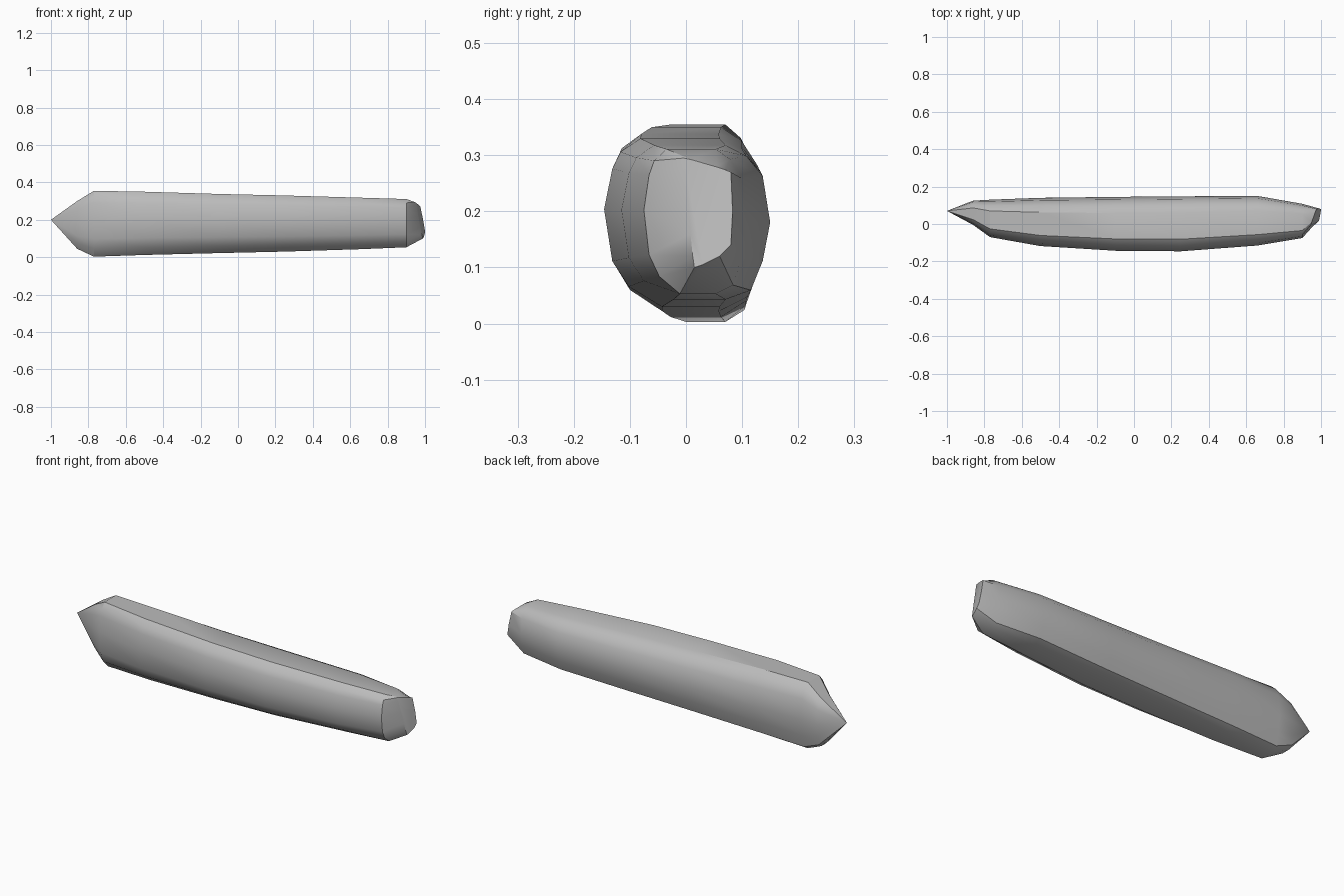
import bpy
import bmesh
import math

cube = bpy.data.objects.get("Cube")
if cube:
    bpy.data.objects.remove(cube, do_unlink=True)

# Grey material
stone = bpy.data.materials.new("stone grey")
stone.use_nodes = True
colour = (0.5, 0.5, 0.5, 1)
stone.diffuse_color = colour
stone.node_tree.nodes["Principled BSDF"].inputs["Base Color"].default_value = colour

# Rounded cross-section, as fractions of depth and height
profile = [(.35, 0), (.7, 0), (.87, .06), (.95, .25), (1, .5), (.95, .8), (.84, .93),
           (.7, 1), (.22, 1), (.1, .92), (.05, .82), (0, .58), (.05, .27), (.15, .12)]

# Stations along the shaft: x, front y, back y, bottom z, top z
stations = [(-.86, -.005, .125, .045, .30),
            (-.77, -.07, .13, .003, .355),
            (-.5, -.118, .14, .012, .35),
            (-.1, -.143, .145, .022, .338),
            (.25, -.146, .148, .03, .33),
            (.66, -.115, .15, .043, .318),
            (.9, -.075, .108, .053, .311)]


def section(bm, x, front, back, low, high):
    return [bm.verts.new((x, front + u * (back - front), low + v * (high - low)))
            for u, v in profile]


def bridge(bm, a, b):
    for i in range(len(a)):
        j = (i + 1) % len(a)
        bm.faces.new((a[i], a[j], b[j], b[i]))


# Tapered shaft body
bm = bmesh.new()
rings = [section(bm, *s) for s in stations]

# Slanted blunt end
end = [bm.verts.new((1 + .3 * (y - .08) - .19 * (z - .14), y, z))
       for y, z in [(.015, .1), (.03, .105), (.06, .12), (.08, .14), (.083, .2),
                    (.08, .27), (.07, .274), (.055, .279), (.01, .292), (-.004, .295),
                    (-.004, .28), (.002, .22), (.008, .16), (.012, .12)]]
rings.append(end)
for a, b in zip(rings, rings[1:]):
    bridge(bm, a, b)
bm.faces.new(end)

# Pointed end
tip = bm.verts.new((-1, .07, .2))
first = rings[0]
for i in range(len(first)):
    bm.faces.new((tip, first[(i + 1) % len(first)], first[i]))

bmesh.ops.recalc_face_normals(bm, faces=bm.faces[:])
mesh = bpy.data.meshes.new("shaft")
bm.to_mesh(mesh)
bm.free()
mesh.materials.append(stone)
shaft = bpy.data.objects.new("shaft", mesh)
bpy.context.collection.objects.link(shaft)

# Smooth shading with crisp creases
bpy.ops.object.select_all(action='DESELECT')
shaft.select_set(True)
bpy.context.view_layer.objects.active = shaft
bpy.ops.object.shade_smooth_by_angle(angle=math.radians(30))
